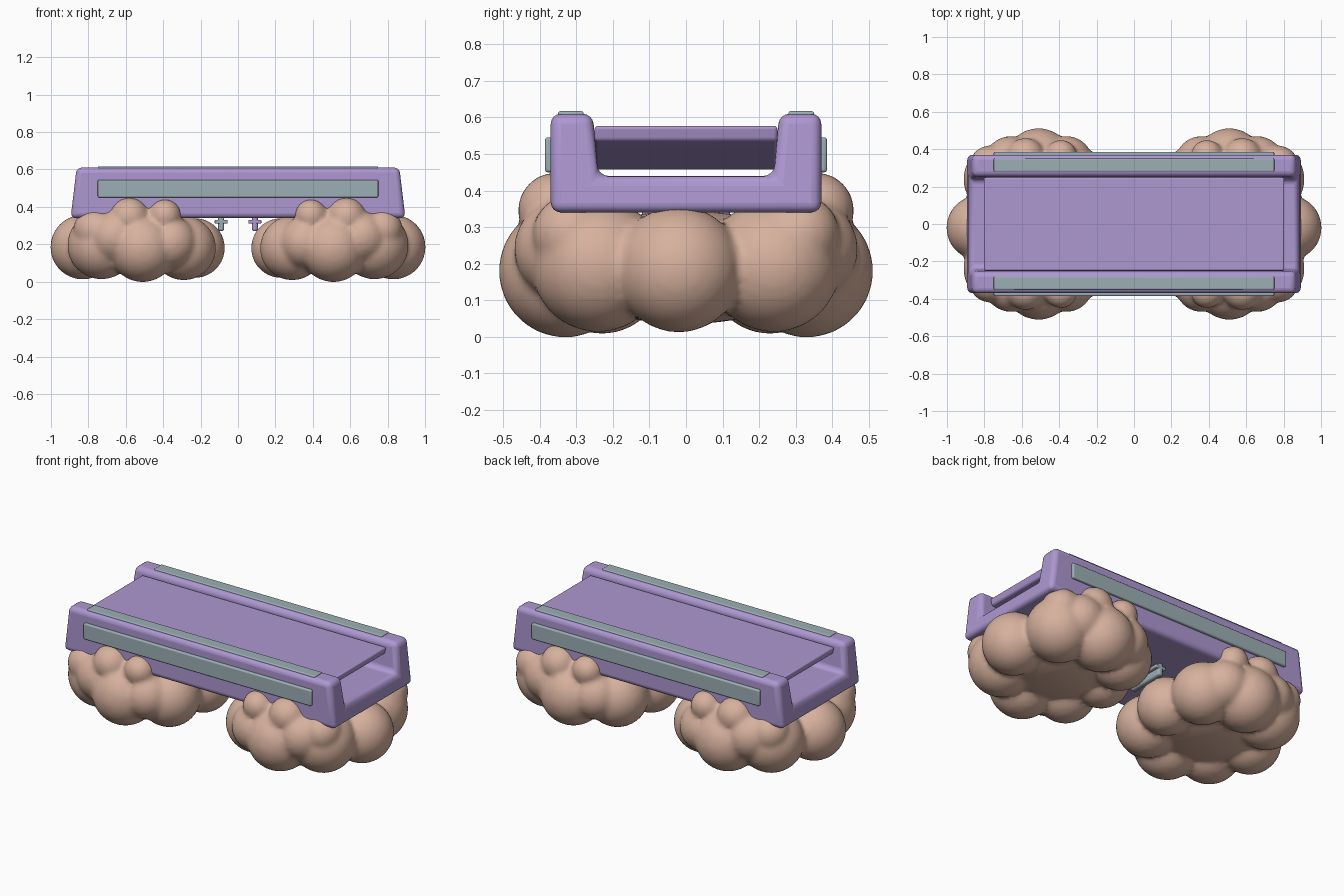
import bpy
import bmesh
from mathutils import Matrix, Vector

if "Cube" in bpy.data.objects:
    bpy.data.objects.remove(bpy.data.objects["Cube"])


def material(name, rgb):
    m = bpy.data.materials.new(name)
    m.use_nodes = True
    m.diffuse_color = (*rgb, 1)
    m.node_tree.nodes["Principled BSDF"].inputs["Base Color"].default_value = (*rgb, 1)
    return m


LILAC = material("lilac", (0.42, 0.31, 0.64))
TEAL = material("grey_teal", (0.33, 0.43, 0.46))
PEACH = material("peach", (0.68, 0.44, 0.34))


def finish(name, bm, mat, bevel=0):
    bmesh.ops.recalc_face_normals(bm, faces=bm.faces)
    mesh = bpy.data.meshes.new(name)
    bm.to_mesh(mesh)
    bm.free()
    mesh.materials.append(mat)
    ob = bpy.data.objects.new(name, mesh)
    bpy.context.collection.objects.link(ob)
    bpy.ops.object.select_all(action="DESELECT")
    ob.select_set(True)
    bpy.context.view_layer.objects.active = ob
    bpy.ops.object.shade_smooth_by_angle(angle=0.7)
    if bevel:
        mod = ob.modifiers.new("rounded_edges", "BEVEL")
        mod.width, mod.segments = bevel, 4
        mod.limit_method, mod.angle_limit = "ANGLE", 0.5
    return ob


def prism(name, points, offset, mat, bevel):
    """Extrude a closed outline of 3D points by an offset."""
    bm = bmesh.new()
    face = bm.faces.new([bm.verts.new(p) for p in points])
    out = bmesh.ops.extrude_face_region(bm, geom=[face])
    moved = [v for v in out["geom"] if isinstance(v, bmesh.types.BMVert)]
    bmesh.ops.translate(bm, verts=moved, vec=offset)
    return finish(name, bm, mat, bevel)


def box(name, low, high, mat, bevel):
    low, high = Vector(low), Vector(high)
    bm = bmesh.new()
    bmesh.ops.create_cube(bm, size=1, matrix=Matrix.Translation((low + high) / 2)
                          @ Matrix.Diagonal((*(high - low), 1)))
    return finish(name, bm, mat, bevel)


# U-shaped tray, narrowing slightly toward the top of its ends
half = [(0.37, 0.34), (0.37, 0.61), (0.255, 0.61), (0.24, 0.44)]
outline = half + [(-y, z) for y, z in reversed(half)]
tray = prism("tray", [(-1, y, z) for y, z in outline], (2, 0, 0), LILAC, 0.028)
for v in tray.data.vertices:
    side = 1 if v.co.x > 0 else -1
    v.co.x = side * (0.895 - 0.12 * (v.co.z - 0.34))

# Raised deck with a belly that hangs just above the tray floor
edge = [(0.3, 0.458), (0.795, 0.535), (0.805, 0.577)]
outline = edge + [(-x, z) for x, z in reversed(edge)]
prism("deck", [(x, -0.25, z) for x, z in outline], (0, 0.5, 0), LILAC, 0.01)

# Trim strips on the walls
for side, label in ((-1, "front"), (1, "back")):
    ys = sorted((side * 0.35, side * 0.386))
    box(label + "_side_strip", (-0.75, ys[0], 0.45), (0.75, ys[1], 0.545), TEAL, 0.008)
    ys = sorted((side * 0.28, side * 0.35))
    box(label + "_top_strip", (-0.75, ys[0], 0.59), (0.75, ys[1], 0.617), TEAL, 0.006)

# Hanging tabs beneath the tray
for side, label, mat in ((1, "left", LILAC), (-1, "right", TEAL)):
    x = side * 0.09
    box(label + "_tab", (x - 0.016, -0.12, 0.27), (x + 0.016, 0.12, 0.35), mat, 0.012)
    box(label + "_tab_flange", (x - 0.035, -0.12, 0.31), (x + 0.035, 0.12, 0.33), mat, 0.006)

# Cloud puffs: x, y, z, radius; puffs away from the centre line repeat front and back
PUFFS = [
    (0.83, -0.02, 0.185, 0.173), (0.23, 0, 0.18, 0.16),
    (0.51, 0.33, 0.18, 0.182), (0.73, 0.24, 0.195, 0.182), (0.29, 0.23, 0.18, 0.172),
    (0.58, 0.355, 0.345, 0.105), (0.39, 0.365, 0.355, 0.085),
    (0.66, 0.33, 0.24, 0.14), (0.36, 0.33, 0.21, 0.14), (0.77, 0.31, 0.28, 0.11),
]


def puff(bm, x, y, z, size):
    bmesh.ops.create_icosphere(bm, subdivisions=4, radius=1,
                               matrix=Matrix.Translation((x, y, z)) @ Matrix.Diagonal((*size, 1)))


for side, label in ((1, "left"), (-1, "right")):
    bm = bmesh.new()
    puff(bm, side * 0.53, 0, 0.19, (0.36, 0.36, 0.155))
    for x, y, z, r in PUFFS:
        for flip in ((1, -1) if y > 0 else (1,)):
            puff(bm, side * x, flip * y, z, (r, r, r))
    cloud = finish(label + "_cloud", bm, PEACH)
    merge = cloud.modifiers.new("merge", "REMESH")
    merge.mode, merge.voxel_size, merge.use_smooth_shade = "VOXEL", 0.015, True
    blend = cloud.modifiers.new("blend", "SMOOTH")
    blend.factor, blend.iterations = 0.5, 4
